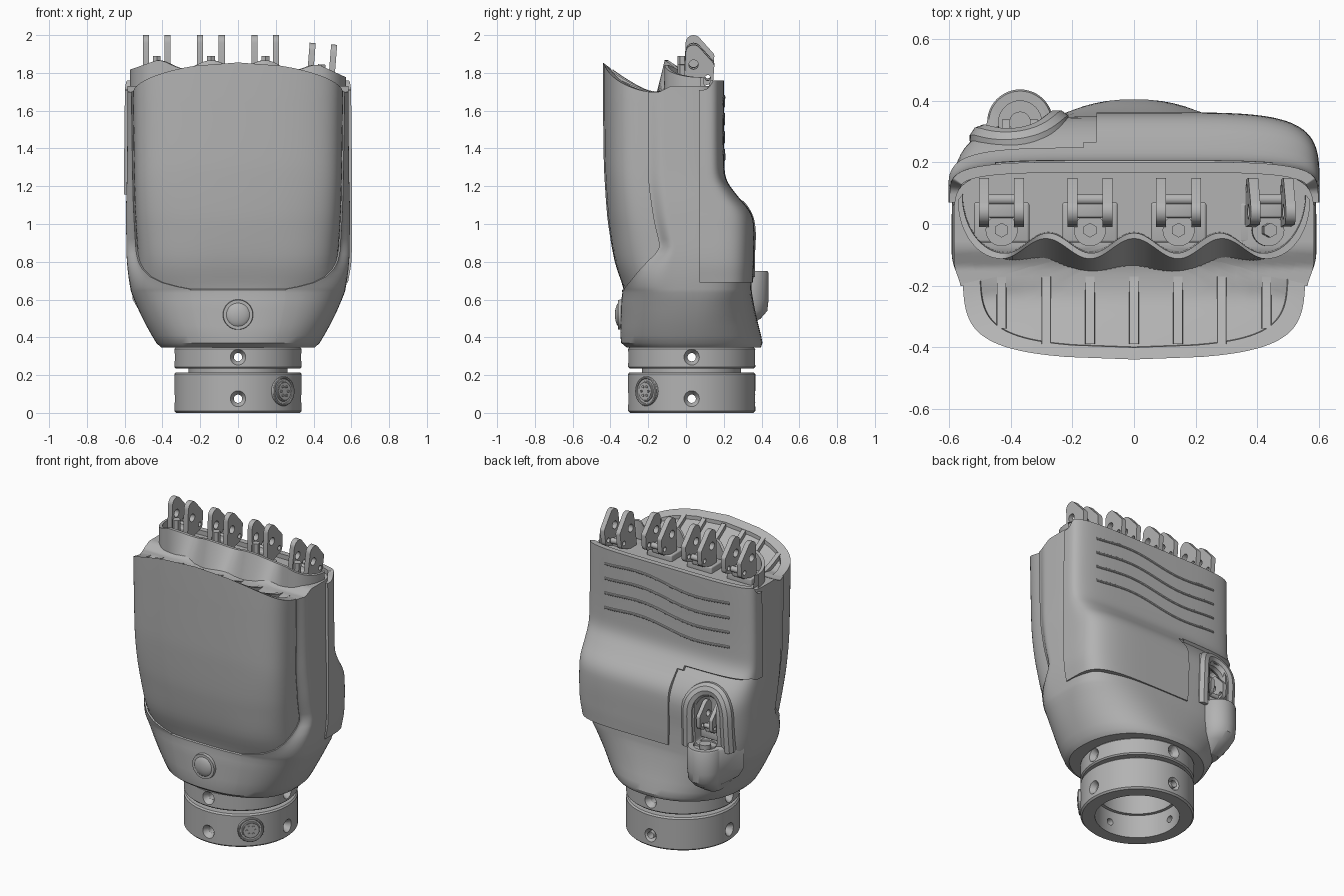
import bpy, bmesh
from math import sin, cos, pi, acos, sqrt
from mathutils import Vector, Matrix, geometry

if "Cube" in bpy.data.objects:
    bpy.data.objects.remove(bpy.data.objects["Cube"])

grey = bpy.data.materials.new("plain_grey")
grey.use_nodes = True
grey.diffuse_color = (0.45, 0.45, 0.45, 1)
grey.node_tree.nodes["Principled BSDF"].inputs["Base Color"].default_value = grey.diffuse_color


def select(ob):
    bpy.ops.object.select_all(action='DESELECT')
    ob.select_set(True)
    bpy.context.view_layer.objects.active = ob


def finish(ob, name, angle=0.6):
    ob.name = name
    ob.data.materials.clear()
    ob.data.materials.append(grey)
    select(ob)
    bpy.ops.object.shade_smooth_by_angle(angle=angle)


def apply_all(ob):
    select(ob)
    bpy.ops.object.convert(target='MESH')


def join(obs, name):
    select(obs[0])
    for o in obs:
        o.select_set(True)
    bpy.ops.object.join()
    finish(obs[0], name)
    return obs[0]


def loft(name, rows, closed=True, caps=True):
    """Skin a list of equally long point rows."""
    bm = bmesh.new()
    vs = [[bm.verts.new(p) for p in r] for r in rows]
    n = len(rows[0])
    for a, b in zip(vs, vs[1:]):
        for j in range(n if closed else n - 1):
            k = (j + 1) % n
            bm.faces.new((a[j], a[k], b[k], b[j]))
    if caps:
        bm.faces.new(vs[0][::-1])
        bm.faces.new(vs[-1])
    me = bpy.data.meshes.new(name)
    bm.to_mesh(me)
    bm.free()
    ob = bpy.data.objects.new(name, me)
    bpy.context.collection.objects.link(ob)
    return ob


def cyl(r, depth, loc, axis=(0, 0, 1), r2=None, seg=32):
    bpy.ops.mesh.primitive_cone_add(vertices=seg, radius1=r, radius2=r if r2 is None else r2, depth=depth,
                                    location=loc, rotation=Vector(axis).to_track_quat('Z', 'Y').to_euler())
    return bpy.context.object


def box(lo, hi, bevel):
    lo, hi = Vector(lo), Vector(hi)
    bpy.ops.mesh.primitive_cube_add(size=1, location=(lo + hi) / 2)
    ob = bpy.context.object
    ob.scale = hi - lo
    bpy.ops.object.transform_apply(location=False, rotation=False)
    m = ob.modifiers.new("bevel", 'BEVEL')
    m.width, m.segments = bevel, 3
    apply_all(ob)
    return ob


def cut(ob, cutters):
    for c in cutters:
        m = ob.modifiers.new("cut", 'BOOLEAN')
        m.operation, m.object, m.solver = 'DIFFERENCE', c, 'EXACT'
    apply_all(ob)
    for c in cutters:
        bpy.data.objects.remove(c)


def curve(name, loops, cyclic, **settings):
    cu = bpy.data.curves.new(name, 'CURVE')
    for key, value in settings.items():
        setattr(cu, key, value)
    for loop in loops:
        sp = cu.splines.new('POLY')
        sp.points.add(len(loop) - 1)
        sp.use_cyclic_u = cyclic
        for q, p in zip(sp.points, loop):
            q.co = (*p, 1)
    ob = bpy.data.objects.new(name, cu)
    bpy.context.collection.objects.link(ob)
    apply_all(ob)
    return ob


def tube(name, pts, r):
    finish(curve(name, [pts], False, dimensions='3D', bevel_depth=r, bevel_resolution=3, use_fill_caps=True), name)


def sample(table, z):
    """Smooth interpolation of a table whose first column is height."""
    z = min(max(z, table[0][0]), table[-1][0])
    i = max(k for k in range(len(table) - 1) if table[k][0] <= z)
    a, b = table[i], table[i + 1]
    pre, nxt = table[max(i - 1, 0)], table[min(i + 2, len(table) - 1)]
    h = b[0] - a[0]
    t = (z - a[0]) / h
    out = []
    for k in range(1, len(a)):
        m0 = (b[k] - pre[k]) / (b[0] - pre[0]) * h
        m1 = (nxt[k] - a[k]) / (nxt[0] - a[0]) * h
        out.append((2*t**3 - 3*t*t + 1)*a[k] + (t**3 - 2*t*t + t)*m0 + (3*t*t - 2*t**3)*b[k] + (t**3 - t*t)*m1)
    return out


# Palm body: height, pad half width, full half width, front, back, front and back squareness
BODY = [(.345, .405, .405, .31, .395, 2.3, 2.2), (.37, .432, .432, .343, .405, 2.3, 2.2),
        (.5, .505, .505, .345, .375, 2.5, 2.5), (.6, .545, .55, .342, .355, 2.7, 3),
        (.65, .548, .568, .338, .348, 3, 3.4), (.8, .54, .588, .385, .345, 4, 3.8),
        (1, .55, .592, .42, .345, 5.2, 4), (1.1, .555, .592, .43, .295, 5.6, 4),
        (1.22, .558, .589, .438, .195, 6, 4.2), (1.32, .56, .587, .443, .183, 6, 4.4),
        (1.68, .565, .585, .448, .183, 6, 4.4)]


def smooth(t):
    t = min(max(t, 0), 1)
    return t * t * (3 - 2 * t)


def section(z):
    """Outline made of a front pad, a slightly bulging flank and the back."""
    w, full, f, b, nf, nb = sample(BODY, z)
    inset, crown = .008 * (z > .65), .03 * smooth((z - .62) / .4)
    seam = .998 * max(1 - (max(.9 - z, 0) / .25) ** 3, .1) ** .333
    tu = acos(seam ** (nf / 2))

    def front(t):
        x, s = w * cos(t) ** (2 / nf), sin(t) ** (2 / nf)
        return x, -f * s + crown * s * s * (x / .43) ** 2
    half = []
    for i in range(25):
        x, y = front(pi/2 + (tu - pi/2) * (i / 24))
        half.append((x - inset * sin(pi/2 * i / 24), y + inset))
    for i in range(12):
        x, y = front(tu * (1 - i / 12) ** 1.6)
        half.append((x + (full - w) * smooth(i / 8), y))
    half += [(full * max(cos(t), 0) ** (2 / nb), b * sin(t) ** (2 / nb))
             for t in [pi/2 * i / 18 for i in range(19)]]
    half[0], half[-1] = (0, half[0][1]), (0, half[-1][1])
    return [Vector((x, y, z)) for x, y in half + [(-x, y) for x, y in half[-2:0:-1]]]


def top_z(x, y):
    u = min(max((-.18 - y) / .26, 0), 1)
    back = min(max((y + .14) / .06, 0), 1)
    return 1.7 + .155 * u ** 1.3 - .07 * (x / .57) ** 2 * u + .03 * back


def back_y(x, z):
    w, full, f, b, nf, nb = sample(BODY, z)
    return b * max(1 - abs(x / full) ** nb, 0) ** (1 / nb)


heights = [.345, .352, .37, .41, .46, .5, .55, .6, .635, .65, .655, .67, .69, .72, .76]
heights += [.8 + .04 * i for i in range(23)]
rows = [section(z) for z in heights]
rim = rows[-1]
for s in (1, .985, .95, .92, .9, .895, .84, .78, .7, .6, .5, .4, .3, .2, .1, .03):
    row = []
    for p in rim:
        x, y = p.x * s, -.05 + (p.y + .05) * s
        row.append(Vector((x, y, top_z(x, y) - .022 * (s < .9) * smooth((-.18 - y) / .07))))
    rows.append(row)
body = loft("palm_body", rows)
cut(body, [box((-.44, .17, .74), (-.3, .6, 1.06), .03)])
finish(body, "palm_body", .5)

# Ribs on the sloped front lip
ribs = []
for x in (-.43, -.285, -.143, 0, .143, .285, .43):
    w = .018
    start = -.39 + .05 * (abs(x) > .4)
    ys = [start + (-.17 - start) * i / 9 for i in range(10)]
    ribs.append(loft("rib", [[(x-w, y, top_z(x, y) - .05), (x+w, y, top_z(x, y) - .05),
                              (x+w*.8, y, top_z(x, y) + .003), (x-w*.8, y, top_z(x, y) + .003)] for y in ys]))
join(ribs, "lip_ribs")

# Scalloped knuckle wall
lower, crest, inner, foot = [], [], [], []
for i in range(121):
    x = -.572 * cos(pi * i / 120)
    near = min(abs(x), .43)
    e = min((abs(x) - near) / .142, 1)
    turn = .19 * (1 - sqrt(1 - e * e))
    wave = cos(2 * pi * near / .286)
    yc = -.08 + .033 * wave + turn
    zc = 1.845 - .022 * wave - .05 * e - .04 * max(0, (x - .2) / .37)
    lower.append((x, -.168 + .055 * (near / .43) ** 2 + turn, 1.66))
    crest.append((x, yc, zc))
    inner.append((x * .975, yc + .018, zc))
    foot.append((x * .97, yc + .022, 1.68))
finish(loft("knuckle_wall", [lower, crest, inner, foot, lower], False, False), "knuckle_wall", .7)

# Back cover with a notch for the thumb joint
COVER = [(.69, .582, .355), (.8, .6, .36), (1, .603, .36), (1.07, .603, .338),
         (1.15, .603, .272), (1.23, .603, .217), (1.32, .603, .203), (1.76, .598, .202)]
SQUARE = 4.8


def cover_y(x, z):
    w, b = sample(COVER, z)
    return .07 + (b - .07) * (1 - abs(x / w) ** SQUARE) ** (1 / SQUARE)


rows = []
for i in range(49):
    row = []
    for j in range(145):
        c, s = cos(pi * j / 144), max(sin(pi * j / 144), 0)
        z = .69 + (1.02 + .05 * smooth(s / .3)) * i / 48
        w, b = sample(COVER, z)
        row.append((w * abs(c) ** (2 / SQUARE) * (1 if c > 0 else -1), .07 + (b - .07) * s ** (2 / SQUARE), z))
    rows.append(row)
cover = loft("back_cover", rows, False, False)
bm = bmesh.new()
bm.from_mesh(cover.data)
notch = [f for f in bm.faces if f.index % 144 >= 73 and f.index // 144 < 22 - (f.index % 144 == 73)]
bmesh.ops.delete(bm, geom=notch, context='FACES')
bm.to_mesh(cover.data)
bm.free()
m = cover.modifiers.new("shell", 'SOLIDIFY')
m.thickness, m.offset = .035, -1
apply_all(cover)
finish(cover, "back_cover", .7)

# Wavy grip ridges
for k in range(4):
    pts = []
    for i in range(41):
        x = -.45 + .0225 * i
        z = 1.65 - .095 * k + .05 * x + .016 * sin(9 * x)
        pts.append((x, cover_y(x, z) - .004, z))
    tube("grip_ridge", pts, .01)

# Thumb arch and cup
arch = []
for i in range(33):
    t = pi * i / 32
    x, z = -.37 + .12 * cos(t), .92 + .17 * sin(t) ** .7
    arch.append((x, back_y(x, z) - .02, z))
ends = [[(x, back_y(x, z) - .02, z) for z in (.72, .8, .86)] for x in (-.25, -.49)]
tube("thumb_arch", ends[0] + arch + ends[1][::-1], .045)

cup_rows = []
for z, s, y in ((.44, .5, .25), (.5, .8, .31), (.54, .94, .33), (.6, 1, .33), (.74, 1, .33), (.75, .95, .33)):
    r = .107 * s
    ring = [(-.37 + r * cos(t), y + r * sin(t), z) for t in [pi * i / 24 for i in range(25)]]
    flare = r * (1 + .75 * s ** 6)
    cup_rows.append([(-.37 + flare, .2, z)] + ring + [(-.37 - flare, .2, z)])
cup = loft("thumb_cup", cup_rows)
cut(cup, [cyl(.07, .1, (-.37, .33, .78))])
finish(cup, "thumb_cup")
finish(cyl(.035, .06, (-.37, .33, .73)), "thumb_pivot")


# Hinge brackets
def lug(x):
    circles = [(.04, .238, .042), (.128, .17, .022), (.115, .1, .03), (.02, .07, .03)]
    pts = [Vector((y + r * cos(pi*i/12), z + r * sin(pi*i/12))) for y, z, r in circles for i in range(24)]
    outline = [(*pts[i], 0) for i in geometry.convex_hull_2d(pts)]
    holes = [[(y + r * cos(pi*i/8), z + r * sin(pi*i/8), 0) for i in range(16)]
             for y, z, r in ((.04, .175, .025), (.115, .105, .015))]
    ob = curve("lug", [outline] + holes, True, dimensions='2D', fill_mode='BOTH', extrude=.016)
    ob.data.transform(Matrix(((0, 0, 1, x), (1, 0, 0, 0), (0, 1, 0, 0), (0, 0, 0, 1))))
    return ob


def bracket(name, loc, tilt=0, scale=1):
    parts = [box((-.09, -.06, -.02), (.09, .07, .05), .008), lug(-.057), lug(.057),
             cyl(.018, .11, (0, .08, .09), (1, 0, 0)), cyl(.052, .08, (0, -.02, .04)),
             cyl(.024, .17, (0, -.02, .085), seg=6), box((-.045, .02, .04), (.045, .08, .1), .008)]
    ob = join(parts, name)
    bpy.ops.object.transform_apply()
    ob.location, ob.rotation_euler, ob.scale = loc, (0, tilt, 0), (scale,) * 3


for i, x in enumerate((-.43, -.143, .145, .43)):
    bracket("finger_bracket", (x, 0, 1.72 - .045 * (i == 3)), .08 * (i == 3))
bracket("thumb_bracket", (-.37, .22, .78), 0, .8)

# Wrist collar with screw holes
profile = [(.25, 0), (.327, 0), (.337, .01), (.337, .205), (.329, .215), (.262, .215), (.262, .235), (.329, .235),
           (.337, .243), (.337, .338), (.329, .347), (.23, .347), (.23, .15), (.25, .15)]
collar = loft("wrist_collar", [[(r * cos(pi*i/40), .03 + r * sin(pi*i/40), z) for i in range(80)]
                               for r, z in profile + profile[:1]], True, False)
bm = bmesh.new()
bm.from_mesh(collar.data)
bmesh.ops.remove_doubles(bm, verts=bm.verts, dist=1e-5)
bmesh.ops.recalc_face_normals(bm, faces=bm.faces)
bm.to_mesh(collar.data)
bm.free()
drills = []
for z in (.075, .295):
    for d in (Vector((1, 0, 0)), Vector((0, 1, 0))):
        drills.append(cyl(.022, 1, Vector((0, .03, z)) + d * .001, d, seg=24))
        for s in (-1, 1):
            drills.append(cyl(.02, .05, Vector((0, .03, z)) + d * s * .325, d * s, .05, 24))
cut(collar, drills)
finish(collar, "wrist_collar", .5)

# Round socket on the collar
d = Vector((1, -1, 0)).normalized()
mid = Vector((0, .03, .115))
parts = [cyl(.078, .05, mid + d * .316, d), cyl(.045, .05, mid + d * .324, d)]
for r in (.072, .048):
    bpy.ops.mesh.primitive_torus_add(location=mid + d * .341, rotation=d.to_track_quat('Z', 'Y').to_euler(),
                                     major_radius=r, minor_radius=.007, major_segments=40, minor_segments=8)
    parts.append(bpy.context.object)
side = Vector((1, 1, 0)).normalized()
for i in range(6):
    off = side * .026 * cos(pi * i / 3) + Vector((0, 0, .026 * sin(pi * i / 3)))
    parts.append(cyl(.007, .02, mid + d * .345 + off, d, seg=12))
join(parts, "round_socket")

# Front button
finish(cyl(.088, .07, (0, -.325, .52), (0, -1, 0), .078, 40), "button_collar")
bpy.ops.mesh.primitive_uv_sphere_add(segments=40, ring_count=20, radius=.07, location=(0, -.345, .52))
bpy.context.object.scale.y = .45
finish(bpy.context.object, "button")
